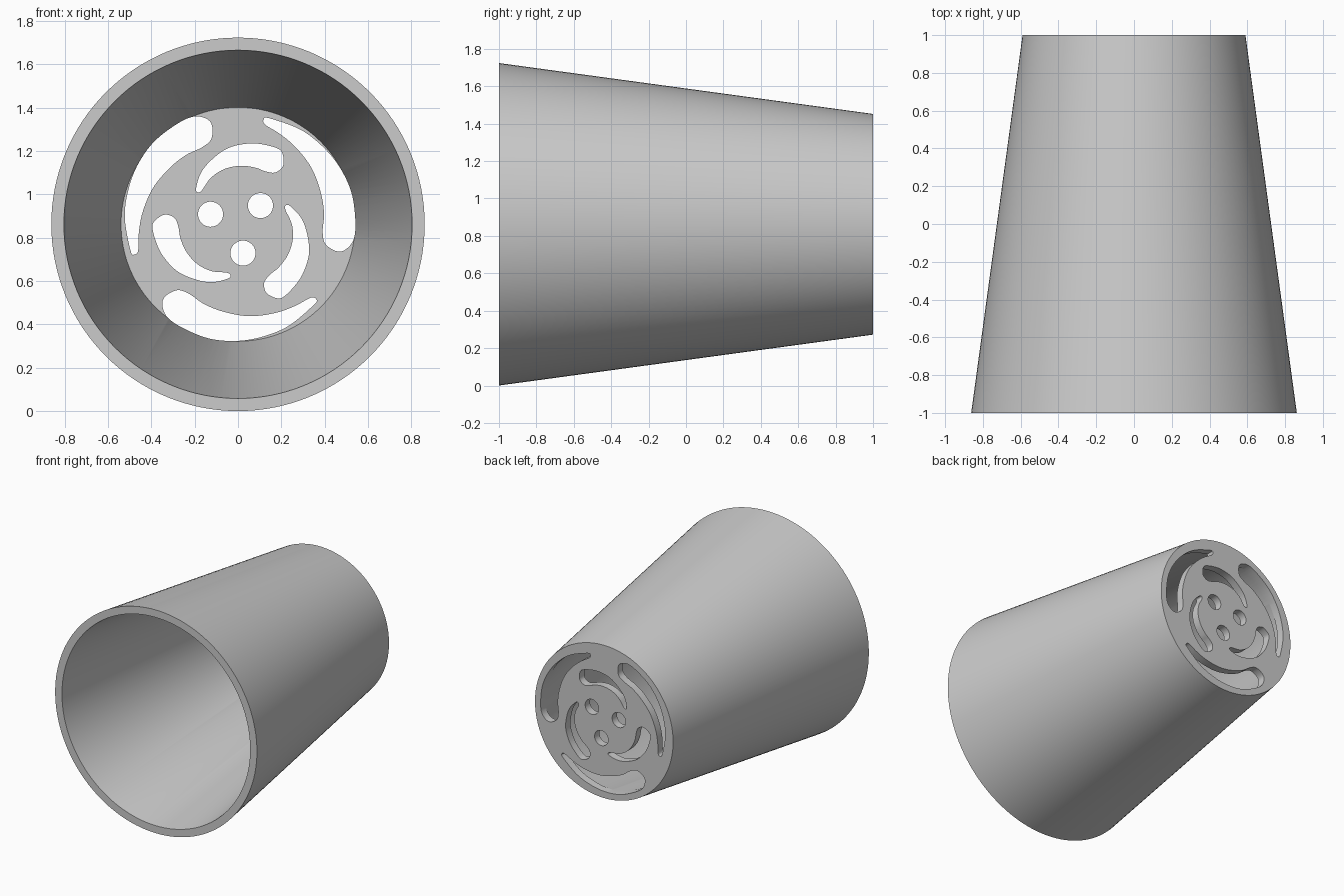
import bpy, bmesh, math
from mathutils import Matrix, Vector

if "Cube" in bpy.data.objects:
    bpy.data.objects.remove(bpy.data.objects["Cube"])

R = 0.862            # mouth radius, also the height of the axis
SEGMENTS = 128

grey = bpy.data.materials.new("plain grey")
grey.use_nodes = True
grey.diffuse_color = (0.6, 0.6, 0.6, 1)
grey.node_tree.nodes["Principled BSDF"].inputs["Base Color"].default_value = (0.6, 0.6, 0.6, 1)


def circle(radius, cx=0, cz=0, n=SEGMENTS):
    return [(cx + radius * math.cos(math.tau * i / n),
             cz + radius * math.sin(math.tau * i / n)) for i in range(n)]


def smooth_loop(points, steps=6):
    """Closed smooth outline through the points."""
    pts = [Vector(p) for p in points]
    n, out = len(pts), []
    for i in range(n):
        a, b, c, d = (pts[(i + k) % n] for k in (-1, 0, 1, 2))
        for s in range(steps):
            t = s / steps
            out.append(0.5 * (2 * b + (c - a) * t + (2 * a - 5 * b + 4 * c - d) * t ** 2
                              + (3 * b - a - 3 * c + d) * t ** 3))
    return out


def loft(name, sections):
    """Closed solid through a list of (y, outline) sections."""
    bm = bmesh.new()
    rings = [[bm.verts.new((x, y, z)) for x, z in outline] for y, outline in sections]
    n = len(rings[0])
    for a, b in zip(rings, rings[1:]):
        for i in range(n):
            j = (i + 1) % n
            bm.faces.new((a[i], a[j], b[j], b[i]))
    bm.faces.new(rings[0])
    bm.faces.new(rings[-1])
    bmesh.ops.recalc_face_normals(bm, faces=bm.faces)
    mesh = bpy.data.meshes.new(name)
    bm.to_mesh(mesh)
    bm.free()
    mesh.materials.append(grey)
    obj = bpy.data.objects.new(name, mesh)
    bpy.context.collection.objects.link(obj)
    obj.location.z = R
    return obj


# Tapered cup: outer base, mouth rim, inner wall, inner floor
cup = loft("tapered_cup", [(1, circle(0.59)), (-1, circle(R)),
                           (-1, circle(0.804)), (0.94, circle(0.54))])

# One outline of each kind of opening in the base
outer_slot = smooth_loop([
    (-.349, -.373), (-.335, -.332), (-.279, -.304), (-.224, -.322), (-.155, -.369),
    (-.062, -.405), (.053, -.424), (.169, -.41), (.261, -.378), (.335, -.339),
    (.36, -.345), (.353, -.369), (.238, -.466), (.122, -.516), (0, -.538),
    (-.13, -.528), (-.25, -.481), (-.325, -.43)])
inner_slot = smooth_loop([
    (-.395, -.008), (-.376, .024), (-.335, .045), (-.293, .029), (-.275, -.013),
    (-.266, -.064), (-.238, -.128), (-.187, -.184), (-.122, -.216), (-.053, -.223),
    (-.035, -.235), (-.048, -.251), (-.122, -.267), (-.201, -.253), (-.284, -.214),
    (-.349, -.142), (-.381, -.073)])
round_hole = circle(0.058, 0.023, -0.133, 40)

# Cut each opening three times around the axis
cutters = []
for kind, outline in (("outer_slot", outer_slot), ("inner_slot", inner_slot),
                      ("round_hole", round_hole)):
    for k in range(3):
        turn = Matrix.Rotation(k * math.tau / 3, 2)
        shape = [turn @ Vector(p) for p in outline]
        cutter = loft(f"{kind}_cutter_{k + 1}", [(0.9, shape), (1.1, shape)])
        cutter.hide_render = True
        cutters.append(cutter)
        cut = cup.modifiers.new(cutter.name, "BOOLEAN")
        cut.operation = "DIFFERENCE"
        cut.solver = "EXACT"
        cut.object = cutter

# Bake the cuts and drop the cutters
bpy.context.view_layer.update()
baked = bpy.data.meshes.new_from_object(cup.evaluated_get(bpy.context.evaluated_depsgraph_get()))
cup.modifiers.clear()
cup.data = baked
for cutter in cutters:
    bpy.data.objects.remove(cutter)

# Smooth walls with crisp edges
bpy.ops.object.select_all(action="DESELECT")
cup.select_set(True)
bpy.context.view_layer.objects.active = cup
bpy.ops.object.shade_smooth_by_angle(angle=math.radians(35))
